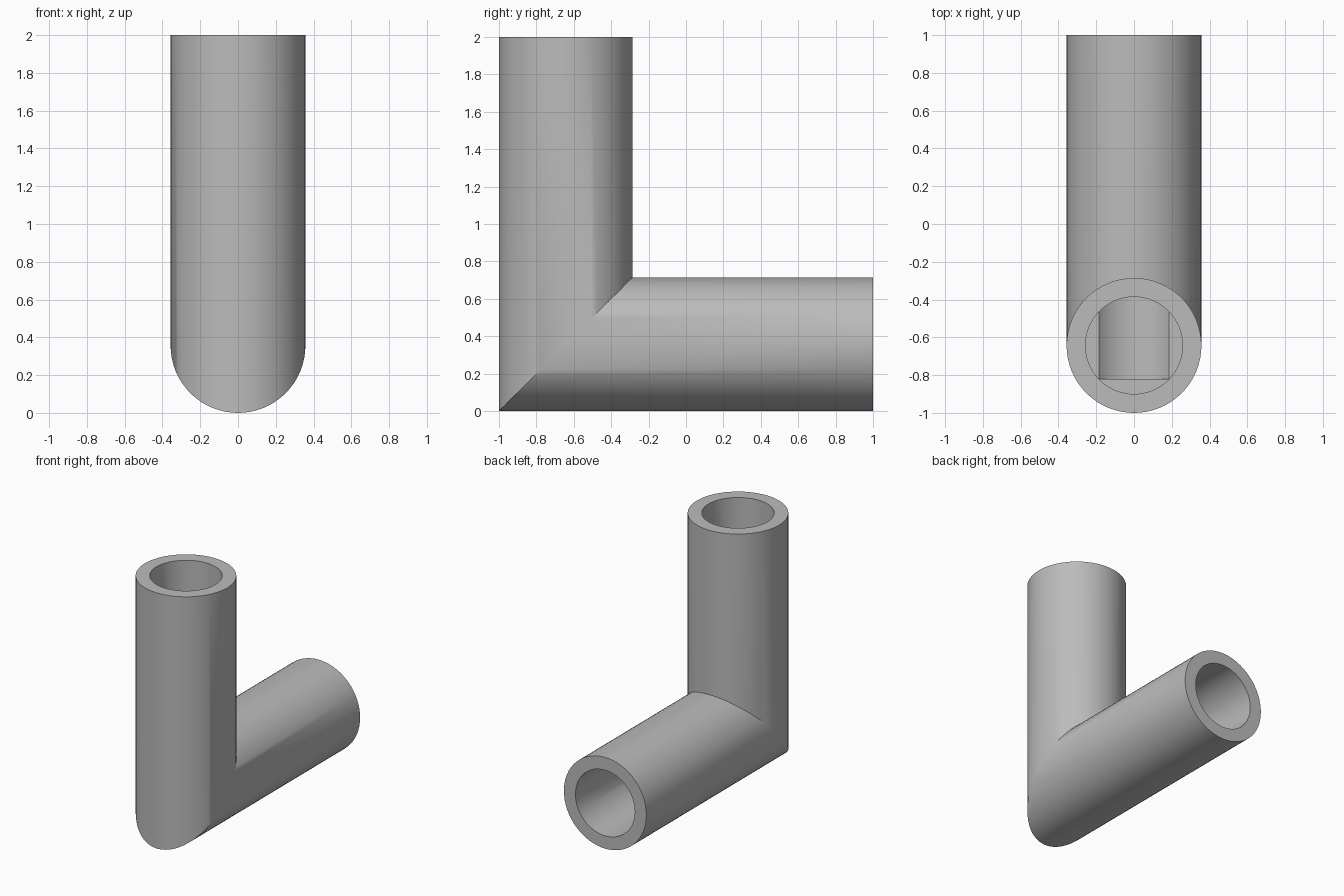
import bpy
import bmesh
from math import cos, sin, pi, radians

R_OUT, R_IN = 0.357, 0.257
AXIS_Y, AXIS_Z = -1 + R_OUT, R_OUT      # axes of the upright and level tubes
FLOOR = R_OUT / 2                       # thickness left under each bore
SEGMENTS = 64

cube = bpy.data.objects.get("Cube")
if cube:
    bpy.data.objects.remove(cube, do_unlink=True)

grey = bpy.data.materials.new("plain grey")
grey.use_nodes = True
grey.diffuse_color = (0.5, 0.5, 0.5, 1)
grey.node_tree.nodes["Principled BSDF"].inputs["Base Color"].default_value = (0.5, 0.5, 0.5, 1)


def loft(name, rings):
    """Closed solid skinned through a list of rings."""
    bm = bmesh.new()
    loops = [[bm.verts.new(p) for p in ring] for ring in rings]
    for a, b in zip(loops, loops[1:]):
        for i in range(SEGMENTS):
            j = (i + 1) % SEGMENTS
            bm.faces.new((a[i], a[j], b[j], b[i]))
    bm.faces.new(loops[0])
    bm.faces.new(loops[-1])
    bmesh.ops.recalc_face_normals(bm, faces=bm.faces)
    mesh = bpy.data.meshes.new(name)
    bm.to_mesh(mesh)
    bm.free()
    mesh.materials.append(grey)
    obj = bpy.data.objects.new(name, mesh)
    bpy.context.collection.objects.link(obj)
    return obj


def circle(radius):
    angles = [2 * pi * i / SEGMENTS for i in range(SEGMENTS)]
    return [(radius * cos(t), radius * sin(t)) for t in angles]


def upright_ring(radius, z):
    return [(x, AXIS_Y + s, z) for x, s in circle(radius)]


def level_ring(radius, y):
    return [(x, y, AXIS_Z + s) for x, s in circle(radius)]


# Outer elbow: two tubes meeting on a mitred ring
mitre = [(x, AXIS_Y + s, AXIS_Z + s) for x, s in circle(R_OUT)]
elbow = loft("elbow_pipe", [upright_ring(R_OUT, 2), mitre, level_ring(R_OUT, 1)])

# Bores with flat ends, cut from each open end
bores = [
    loft("upright_bore", [upright_ring(R_IN, 2.2), upright_ring(R_IN, FLOOR)]),
    loft("level_bore", [level_ring(R_IN, 1.2), level_ring(R_IN, FLOOR - 1)]),
]
bpy.context.view_layer.objects.active = elbow
for bore in bores:
    bore.hide_render = True
    cut = elbow.modifiers.new(bore.name, "BOOLEAN")
    cut.operation = "DIFFERENCE"
    cut.solver = "EXACT"
    cut.object = bore
    bpy.ops.object.modifier_apply(modifier=cut.name)
for bore in bores:
    bpy.data.objects.remove(bore, do_unlink=True)

# Smooth walls with crisp rims and mitre
bpy.ops.object.select_all(action="DESELECT")
elbow.select_set(True)
bpy.ops.object.shade_smooth_by_angle(angle=radians(30))
